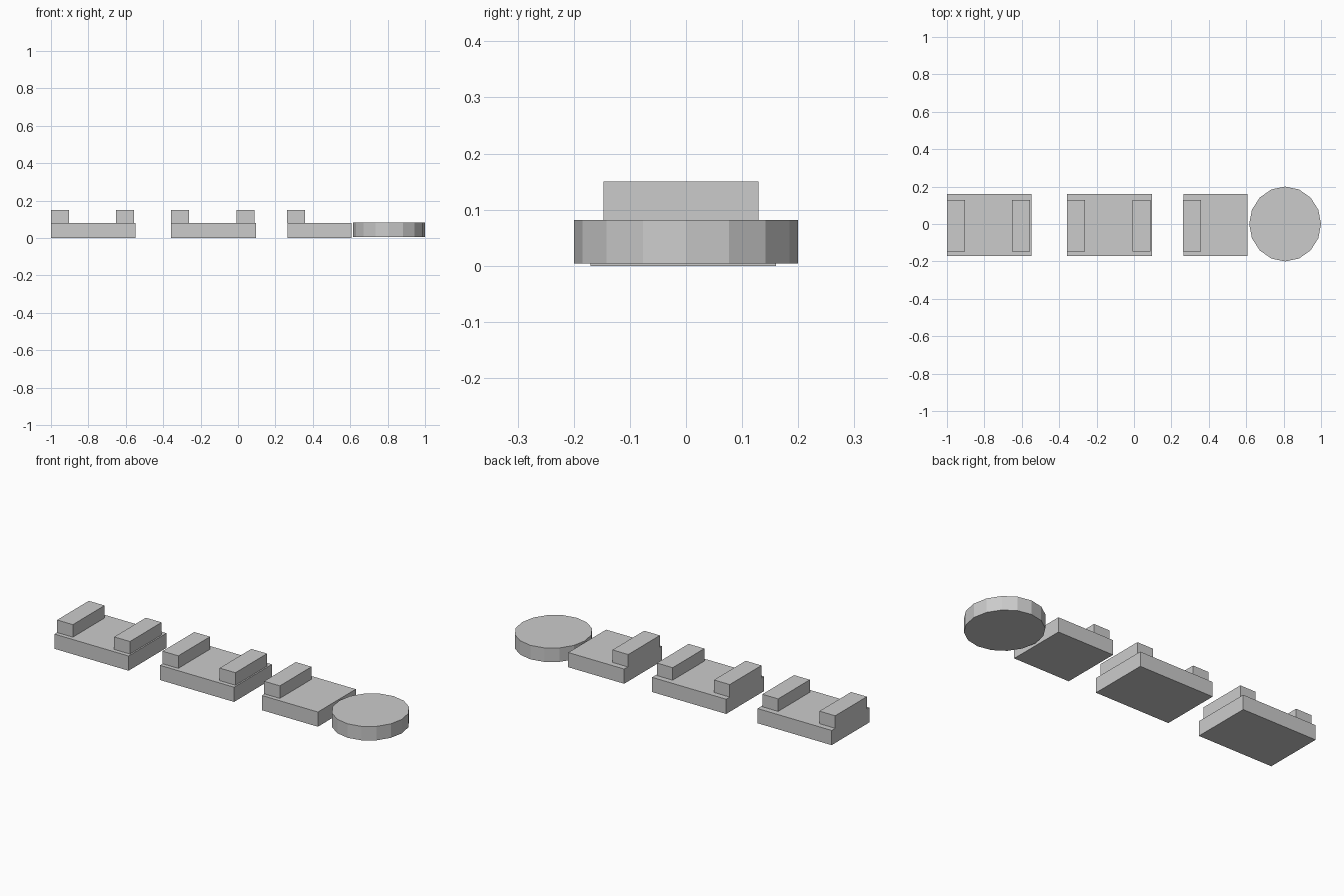
import bpy

if "Cube" in bpy.data.objects:
    bpy.data.objects.remove(bpy.data.objects["Cube"])


def box(name, x0, x1, y0, y1, z0, z1):
    """Box from its limits along each axis."""
    bpy.ops.mesh.primitive_cube_add(
        size=1, location=((x0 + x1) / 2, (y0 + y1) / 2, (z0 + z1) / 2))
    ob = bpy.context.object
    ob.name = name
    ob.scale = (x1 - x0, y1 - y0, z1 - z0)
    bpy.ops.object.transform_apply(location=False, rotation=False, scale=True)
    return ob


# Three slabs: name, left edge, right edge, left edges of the raised bars
slabs = [
    ("left", -1.0, -0.548, (-1.0, -0.652)),
    ("middle", -0.357, 0.095, (-0.357, -0.009)),
    ("right", 0.265, 0.606, (0.262,)),
]
BAR_WIDTH = 0.096

for name, x0, x1, bars in slabs:
    box(f"{name}_slab", x0, x1, -0.17, 0.16, 0.0, 0.081)
    for i, bx in enumerate(bars):
        box(f"{name}_bar_{i + 1}", bx, bx + BAR_WIDTH, -0.147, 0.129, 0.081, 0.15)

# Flat sixteen-sided disc at the right end, slightly narrower in x
bpy.ops.mesh.primitive_cylinder_add(
    vertices=16, radius=1, depth=1, location=(0.808, 0, 0.043))
disc = bpy.context.object
disc.name = "end_disc"
disc.scale = (0.192, 0.2, 0.077)
bpy.ops.object.transform_apply(location=False, rotation=False, scale=True)
